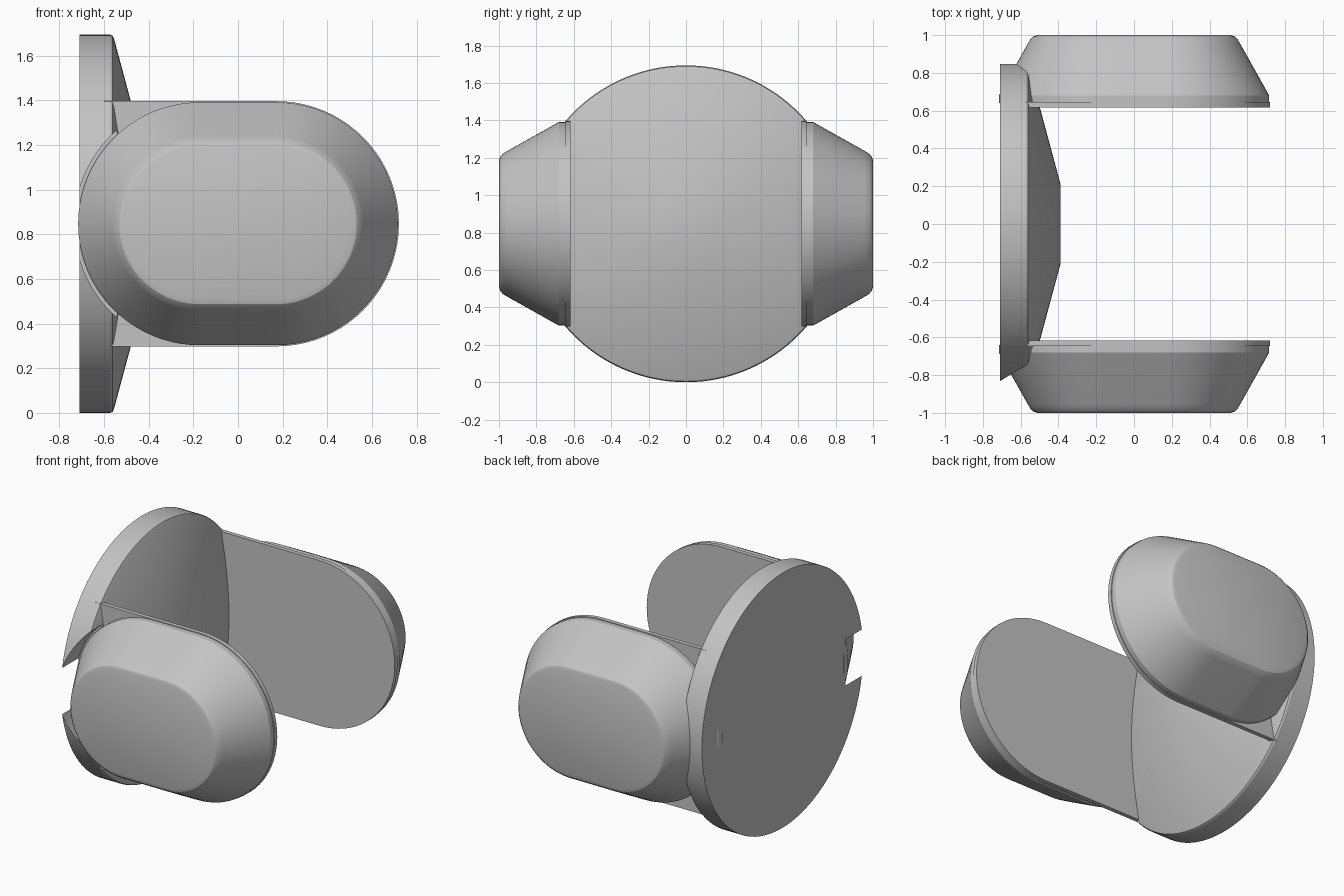
import bpy, bmesh
from math import sin, cos, pi, radians

if "Cube" in bpy.data.objects:
    bpy.data.objects.remove(bpy.data.objects["Cube"])

MID = 0.847      # height of the wheel axis
HALF = 0.172     # half the straight run of each pod

grey = bpy.data.materials.new("plain grey")
grey.use_nodes = True
grey.diffuse_color = (0.55, 0.55, 0.55, 1)
grey.node_tree.nodes["Principled BSDF"].inputs["Base Color"].default_value = (0.55, 0.55, 0.55, 1)


def loft(name, rings):
    """Skin matching rings of points and cap both ends."""
    bm = bmesh.new()
    rows = [[bm.verts.new(p) for p in ring] for ring in rings]
    for a, b in zip(rows, rows[1:]):
        for i in range(len(a)):
            j = (i + 1) % len(a)
            bm.faces.new((a[i], a[j], b[j], b[i]))
    bm.faces.new(rows[0])
    bm.faces.new(rows[-1])
    bmesh.ops.recalc_face_normals(bm, faces=bm.faces)
    mesh = bpy.data.meshes.new(name)
    bm.to_mesh(mesh)
    bm.free()
    mesh.materials.append(grey)
    obj = bpy.data.objects.new(name, mesh)
    bpy.context.collection.objects.link(obj)
    return obj


def activate(obj):
    bpy.ops.object.select_all(action="DESELECT")
    obj.select_set(True)
    bpy.context.view_layer.objects.active = obj


def smooth(obj):
    activate(obj)
    bpy.ops.object.shade_smooth_by_angle(angle=radians(22))


def circle(x, r, n=128):
    return [(x, r * cos(2 * pi * i / n), MID + r * sin(2 * pi * i / n)) for i in range(n)]


def stadium(y, r, n=40):
    """Upright slot outline: two half circles joined by straight runs."""
    pts = []
    for side in (1, -1):
        for i in range(n + 1):
            a = -pi / 2 + pi * i / n
            pts.append((side * (HALF + r * cos(a)), y, MID + side * r * sin(a)))
    return pts


def plate_outline(y, r=0.549, n=40):
    """Rounded at the free end, square where it meets the disc."""
    pts = [(HALF + r * cos(a), y, MID + r * sin(a))
           for a in (-pi / 2 + pi * i / n for i in range(n + 1))]
    return pts + [(-0.6, y, MID + r), (-0.6, y, MID - r)]


# Disc with a shallow cone on its inner side
disc = loft("cone_disc", [circle(x, r) for x, r in (
    (-0.71, 0.847), (-0.572, 0.847), (-0.561, 0.842), (-0.555, 0.828), (-0.39, 0.215))])

# Notch in the disc rim where the front pod passes
cutter = loft("notch_cutter", [stadium(-1.1, 0.56), stadium(-0.66, 0.56)])
cutter.hide_render = True
cut = disc.modifiers.new("notch", "BOOLEAN")
cut.object = cutter
cut.solver = "EXACT"
activate(disc)
bpy.ops.object.modifier_apply(modifier=cut.name)
bpy.data.objects.remove(cutter)
smooth(disc)

# Tapered pods and their thin backing plates
pod_profile = ((0.64, 0.544), (0.68, 0.544), (0.955, 0.39), (0.978, 0.376),
               (0.993, 0.36), (1.0, 0.338))
for side, label in ((-1, "front"), (1, "back")):
    smooth(loft(label + "_pod", [stadium(side * y, r) for y, r in pod_profile]))
    smooth(loft(label + "_plate", [plate_outline(side * y) for y in (0.617, 0.645)]))
